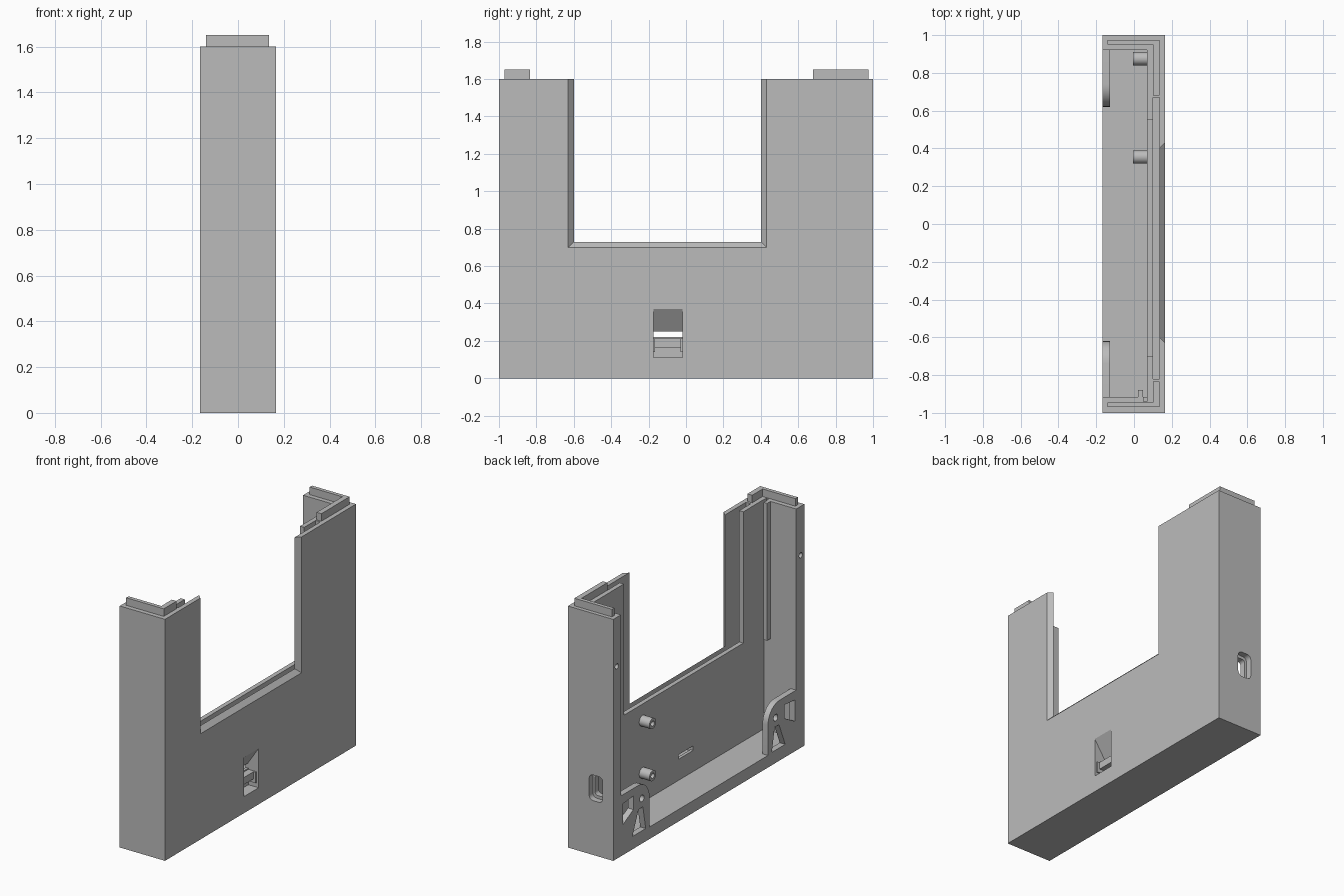
import bpy, bmesh, math
from mathutils import Vector

if "Cube" in bpy.data.objects:
    bpy.data.objects.remove(bpy.data.objects["Cube"])

grey = bpy.data.materials.new("plain grey")
grey.diffuse_color = (0.5, 0.5, 0.5, 1)
grey.use_nodes = True
grey.node_tree.nodes["Principled BSDF"].inputs["Base Color"].default_value = grey.diffuse_color


def loft(name, a, b):
    """Closed solid between two matching loops of points."""
    bm = bmesh.new()
    va = [bm.verts.new(p) for p in a]
    vb = [bm.verts.new(p) for p in b]
    n = len(va)
    bm.faces.new(va)
    bm.faces.new(vb[::-1])
    for i in range(n):
        j = (i + 1) % n
        bm.faces.new((va[j], va[i], vb[i], vb[j]))
    bmesh.ops.recalc_face_normals(bm, faces=bm.faces)
    me = bpy.data.meshes.new(name)
    bm.to_mesh(me)
    bm.free()
    me.materials.append(grey)
    ob = bpy.data.objects.new(name, me)
    bpy.context.collection.objects.link(ob)
    return ob


def prism_x(name, pts, x0, x1):
    return loft(name, [(x0, y, z) for y, z in pts], [(x1, y, z) for y, z in pts])


def prism_y(name, pts, y0, y1):
    return loft(name, [(x, y0, z) for x, z in pts], [(x, y1, z) for x, z in pts])


def box(name, x0, x1, y0, y1, z0, z1):
    return prism_x(name, [(y0, z0), (y1, z0), (y1, z1), (y0, z1)], x0, x1)


def circle(cy, cz, r, n=24, a0=0, a1=2 * math.pi, closed=True):
    m = n if closed else n - 1
    return [(cy + r * math.cos(a0 + (a1 - a0) * i / m),
             cz + r * math.sin(a0 + (a1 - a0) * i / m)) for i in range(n)]


def round_rect(u0, u1, v0, v1, r):
    pts = []
    for k, (u, v) in enumerate([(u1 - r, v1 - r), (u0 + r, v1 - r),
                                (u0 + r, v0 + r), (u1 - r, v0 + r)]):
        pts += circle(u, v, r, 6, k * math.pi / 2, (k + 1) * math.pi / 2, False)
    return pts


def cut(ob, *cutters):
    for c in cutters:
        c.hide_render = True
        m = ob.modifiers.new("cut", 'BOOLEAN')
        m.operation, m.solver, m.object = 'DIFFERENCE', 'EXACT', c
    bpy.context.view_layer.update()
    me = bpy.data.meshes.new_from_object(
        ob.evaluated_get(bpy.context.evaluated_depsgraph_get()))
    ob.modifiers.clear()
    ob.data = me
    for c in cutters:
        bpy.data.objects.remove(c)


# Housing: box open at the back and top, with a sloped window in the panel
housing = box("housing", -0.167, 0.165, -1, 1, 0, 1.6)


def window(x, y0, y1, z):
    return [(x, y0, z), (x, y1, z), (x, y1, 1.75), (x, y0, 1.75)]


cutters = [
    box("cavity", -0.3, 0.07, -0.915, 0.92, 0.08, 1.7),
    loft("window_cut", window(0.195, -0.66, 0.46, 0.67),
         window(0.12, -0.585, 0.385, 0.745)),
    box("glass_slot", 0.10, 0.135, -0.82, 0.67, 0.61, 1.72),
    box("inner_window", 0.04, 0.11, -0.70, 0.55, 0.73, 1.74),
    box("groove", 0.05, 0.068, -0.94, -0.90, 0.69, 1.71),
    # latch pocket with a ramp above and a slit through the panel
    prism_y("latch_pocket", [(0.185, 0.40), (0.165, 0.37), (0.085, 0.25), (0.05, 0.25),
                             (0.05, 0.22), (0.09, 0.22), (0.09, 0.11), (0.185, 0.11)],
            -0.175, -0.02),
    # cable port in the side wall
    prism_y("port_recess", round_rect(-0.09, 0.01, 0.36, 0.53, 0.03), 0.96, 1.1),
    prism_y("port_hole", round_rect(-0.075, -0.005, 0.38, 0.51, 0.02), 0.88, 0.98),
]
# screw holes in the back rim
for y in (-0.963, 0.963):
    cutters.append(prism_x("screw_hole", circle(y, 1.275, 0.017), -0.25, -0.09))
cut(housing, *cutters)

# Latch bar across the pocket
box("latch_bar", 0.088, 0.135, -0.177, -0.018, 0.165, 0.212)
for y0, y1 in ((-0.177, -0.165), (-0.03, -0.018)):
    box("latch_stop", 0.088, 0.15, y0, y1, 0.14, 0.212)

# Guide rib on the side wall
box("guide_rib", 0.022, 0.047, -0.917, -0.88, 0.69, 1.6)

# L-shaped tongues on top of the posts
for name, ye, yi, yl in (("left_tongue", -0.97, -0.945, -0.835),
                         ("right_tongue", 0.975, 0.95, 0.68)):
    L = [(-0.14, ye), (0.135, ye), (0.135, yl), (0.10, yl), (0.10, yi), (-0.14, yi)]
    loft(name, [(x, y, 1.59) for x, y in L], [(x, y, 1.65) for x, y in L])

# Corner brackets with rounded corner, screw hole and openings
for name, s in (("left_bracket", -1), ("right_bracket", 1)):
    def flip(pts):
        return [(s * y, z) for y, z in pts]
    outline = [(0.92, 0.07), (0.92, 0.40)] + \
        circle(0.74, 0.28, 0.12, 10, math.pi / 2, math.pi, False) + [(0.62, 0.07)]
    bracket = prism_x(name, flip(outline), -0.167, -0.127)
    cut(bracket,
        prism_x("eye", flip(circle(0.70, 0.30, 0.022)), -0.3, 0),
        prism_x("upper_opening", flip([(0.90, 0.20), (0.90, 0.34), (0.79, 0.35), (0.79, 0.26)]),
                -0.3, 0),
        prism_x("lower_opening", flip([(0.66, 0.085), (0.80, 0.085), (0.735, 0.24), (0.69, 0.24)]),
                -0.3, 0))

# Hollow mounting pegs
for y in (0.355, 0.875):
    for z in (0.275, 0.62):
        peg = prism_x("mounting_peg", circle(y, z, 0.035, 32), -0.005, 0.075)
        cut(peg, prism_x("bore", circle(y, z, 0.017), -0.1, 0.05))

# Smooth the round parts, keep edges sharp
for ob in list(bpy.context.scene.objects):
    ob.select_set(True)
    bpy.context.view_layer.objects.active = ob
bpy.ops.object.shade_smooth_by_angle(angle=math.radians(30))
